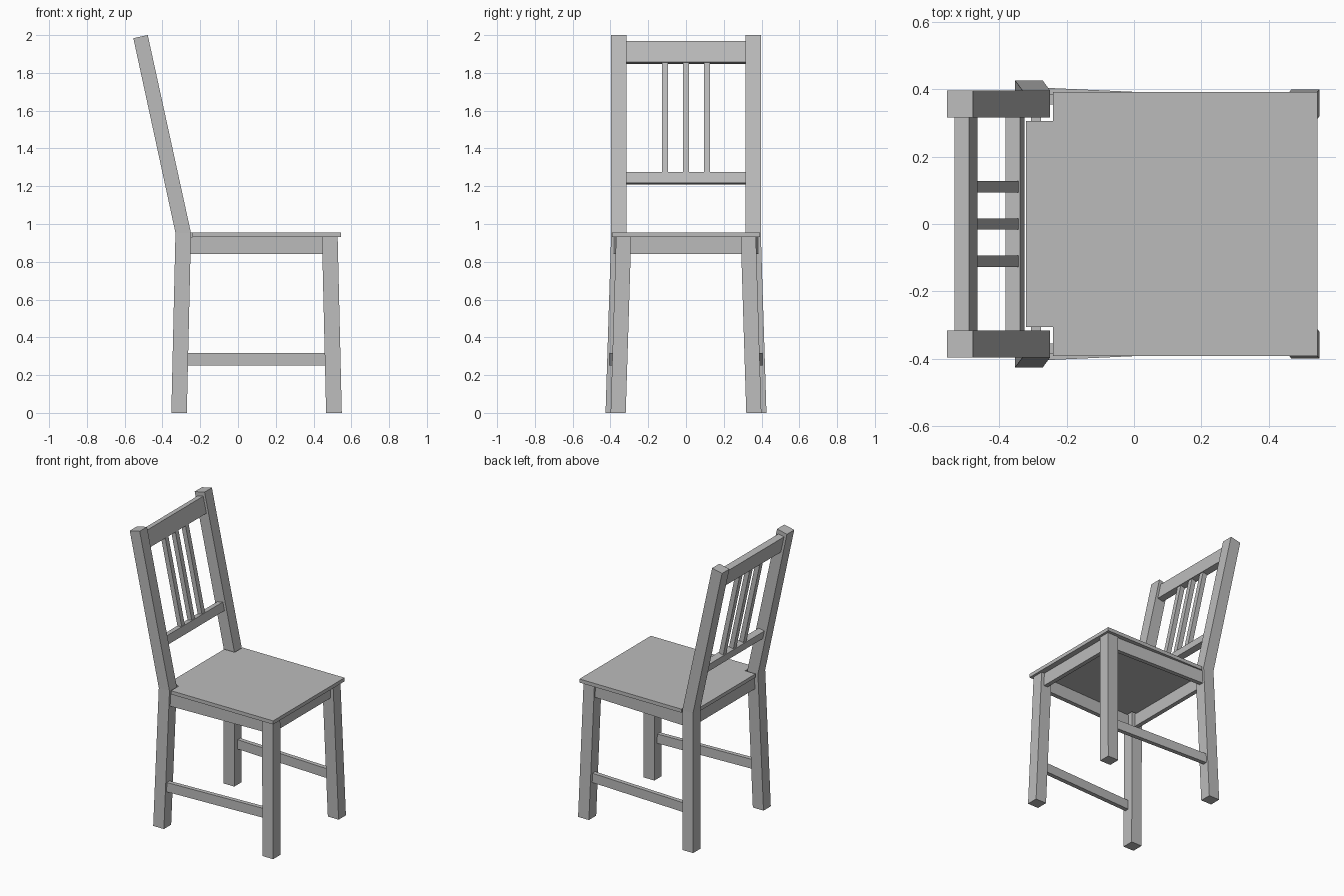
import bpy
import bmesh
from mathutils import Vector

cube = bpy.data.objects.get("Cube")
if cube:
    bpy.data.objects.remove(cube, do_unlink=True)

grey = bpy.data.materials.new("painted grey wood")
grey.use_nodes = True
colour = (0.5, 0.5, 0.5, 1)
grey.diffuse_color = colour
grey.node_tree.nodes["Principled BSDF"].inputs["Base Color"].default_value = colour

X, Y, Z = Vector((1, 0, 0)), Vector((0, 1, 0)), Vector((0, 0, 1))


def finish(name, bm, mirror):
    bmesh.ops.recalc_face_normals(bm, faces=bm.faces)
    mesh = bpy.data.meshes.new(name)
    bm.to_mesh(mesh)
    bm.free()
    mesh.materials.append(grey)
    obj = bpy.data.objects.new(name, mesh)
    bpy.context.collection.objects.link(obj)
    if mirror:
        mod = obj.modifiers.new("Mirror", 'MIRROR')
        mod.use_axis = (False, True, False)
        mod.use_mirror_merge = False
    return obj


def beam(name, centres, u, v, width, depth, mirror=False):
    """Rectangular bar swept through centres, cut along directions u and v."""
    bm = bmesh.new()
    rings = []
    for c in centres:
        rings.append([bm.verts.new(Vector(c) + u * (a * width / 2) + v * (b * depth / 2))
                      for a, b in ((-1, -1), (1, -1), (1, 1), (-1, 1))])
    for low, high in zip(rings, rings[1:]):
        for i in range(4):
            j = (i + 1) % 4
            bm.faces.new((low[i], low[j], high[j], high[i]))
    bm.faces.new(rings[0])
    bm.faces.new(rings[-1])
    return finish(name, bm, mirror)


# Backrest lean: direction along the posts and straight through them
BEND, TOP = Vector((-0.29, 0, 0.953)), Vector((-0.516, 0, 1.992))
lean = (TOP - BEND).normalized()
through = Y.cross(lean)


def on_back(z, y=0):
    p = BEND + lean * ((z - BEND.z) / lean.z)
    return Vector((p.x, y, z))


# Rear legs continuing into the leaning posts, squared off at the top
posts = beam("rear_leg_and_post",
             [(-0.312, 0.386, 0), (-0.29, 0.356, 0.953), (TOP.x, 0.356, TOP.z)],
             X, Y, 0.082, 0.08, mirror=True)
for vert in posts.data.vertices:
    if vert.co.z > 1.9:
        side = 1 if vert.co.x > TOP.x else -1
        vert.co.xz = (TOP + through * side * 0.039).xz

# Front legs
beam("front_leg", [(0.508, 0.359, 0), (0.486, 0.33, 0.932)], X, Y, 0.083, 0.08, mirror=True)

# Seat board, notched around the posts
bm = bmesh.new()
half = [(0.544, 0.392), (-0.24, 0.392), (-0.24, 0.306), (-0.32, 0.306)]
outline = half + [(x, -y) for x, y in reversed(half)]
base = bm.faces.new([bm.verts.new((x, y, 0.931)) for x, y in outline])
solid = bmesh.ops.extrude_face_region(bm, geom=[base])
bmesh.ops.translate(bm, vec=Z * 0.025,
                    verts=[g for g in solid["geom"] if isinstance(g, bmesh.types.BMVert)])
finish("seat", bm, False)

# Aprons under the seat
beam("side_apron", [(-0.27, 0.37, 0.887), (0.47, 0.343, 0.887)], Y, Z, 0.03, 0.09, mirror=True)
beam("front_apron", [(0.49, -0.31, 0.887), (0.49, 0.31, 0.887)], X, Z, 0.03, 0.09)
beam("rear_apron", [(-0.29, -0.33, 0.887), (-0.29, 0.33, 0.887)], X, Z, 0.03, 0.09)

# Low side stretchers
beam("side_stretcher", [(-0.29, 0.39, 0.284), (0.48, 0.355, 0.284)], Y, Z, 0.03, 0.065, mirror=True)

# Backrest rails and slats
for name, z, height in (("top_rail", 1.908, 0.115), ("lower_rail", 1.242, 0.058)):
    beam(name, [on_back(z, -0.33), on_back(z, 0.33)], through, lean, 0.044, height)
for name, y in (("slat_near", -0.111), ("slat_middle", 0), ("slat_far", 0.111)):
    beam(name, [on_back(1.25, y), on_back(1.87, y)], through, Y, 0.033, 0.034)
